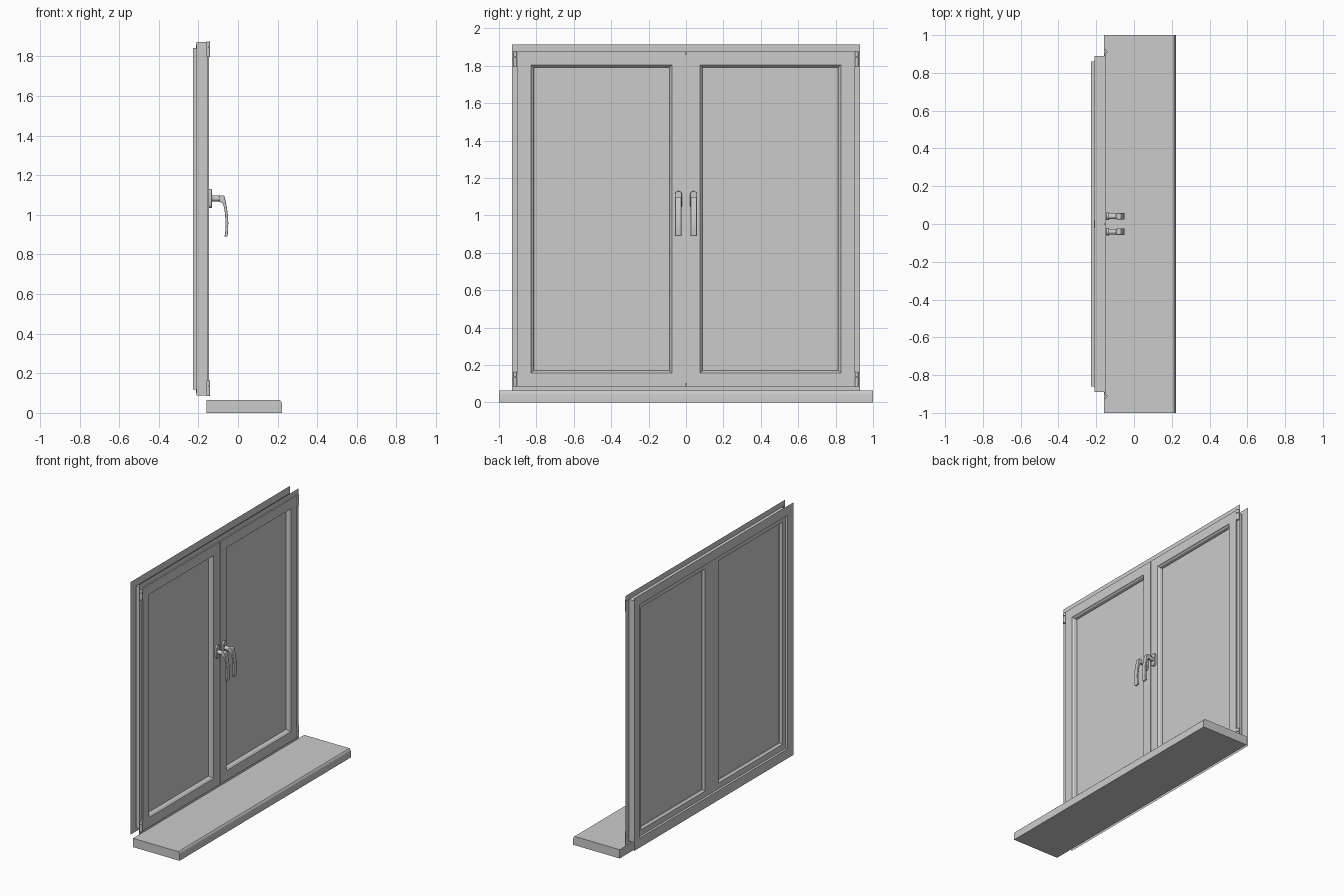
import bpy, bmesh, math

if "Cube" in bpy.data.objects:
    bpy.data.objects.remove(bpy.data.objects["Cube"])

def finish(name, bm, bevel=0, smooth=True):
    bmesh.ops.remove_doubles(bm, verts=bm.verts, dist=1e-6)
    bmesh.ops.recalc_face_normals(bm, faces=bm.faces)
    me = bpy.data.meshes.new(name)
    bm.to_mesh(me)
    bm.free()
    ob = bpy.data.objects.new(name, me)
    bpy.context.collection.objects.link(ob)
    if bevel:
        m = ob.modifiers.new("bevel", 'BEVEL')
        m.width, m.segments = bevel, 3
        m.limit_method, m.angle_limit = 'ANGLE', math.radians(50)
    if smooth:
        bpy.context.view_layer.objects.active = ob
        ob.select_set(True)
        bpy.ops.object.shade_smooth_by_angle(angle=math.radians(35))
        ob.select_set(False)
    return ob

def ring(name, profile, y0, y1, z0, z1, closed):
    """Sweep (x, inset) profile round a rectangle with mitred corners."""
    bm = bmesh.new()
    loops = []
    for x, i in profile:
        loops.append([bm.verts.new((x, y, z)) for y, z in
                      ((y0+i, z0+i), (y1-i, z0+i), (y1-i, z1-i), (y0+i, z1-i))])
    pairs = list(zip(loops, loops[1:]))
    if closed:
        pairs.append((loops[-1], loops[0]))
    for a, b in pairs:
        for k in range(4):
            n = (k+1) % 4
            bm.faces.new((a[k], a[n], b[n], b[k]))
    return finish(name, bm, smooth=False)

def prism(name, pts, a, b, axis='y', bevel=0):
    """Extrude a profile: (x, z) along y or (y, z) along x."""
    bm = bmesh.new()
    put = (lambda p, t: (p[0], t, p[1])) if axis == 'y' else (lambda p, t: (t, p[0], p[1]))
    A = [bm.verts.new(put(p, a)) for p in pts]
    B = [bm.verts.new(put(p, b)) for p in pts]
    bm.faces.new(A)
    bm.faces.new(B[::-1])
    for k in range(len(pts)):
        n = (k+1) % len(pts)
        bm.faces.new((A[k], A[n], B[n], B[k]))
    return finish(name, bm, bevel)

def box(name, x0, x1, y0, y1, z0, z1, bevel=0):
    return prism(name, [(x0, z0), (x1, z0), (x1, z1), (x0, z1)], y0, y1, bevel=bevel)

def cylinder(name, x, y, z0, z1, r):
    pts = 16
    bm = bmesh.new()
    bmesh.ops.create_cone(bm, cap_ends=True, segments=pts, radius1=r, radius2=r, depth=z1-z0)
    bmesh.ops.translate(bm, verts=bm.verts, vec=(x, y, (z0+z1)/2))
    return finish(name, bm)

# Window sill with rounded front edge
prism("sill", [(-0.158, 0), (0.222, 0), (0.222, 0.045), (0.219, 0.057),
               (0.211, 0.065), (-0.158, 0.065)], -1, 1)

# Outer frame, open on its wall side, with a stepped rebate
ring("outer_frame", [(-0.157, 0), (-0.157, 0.04), (-0.21, 0.04), (-0.21, 0.07),
                     (-0.227, 0.07), (-0.227, 0)], -0.93, 0.93, 0.047, 1.913, False)

# Strip where the two sashes meet
box("meeting_strip", -0.212, -0.155, -0.02, 0.02, 0.1, 1.86)

sash = [(-0.156, 0), (-0.147, 0), (-0.147, 0.072), (-0.153, 0.075), (-0.158, 0.081),
        (-0.175, 0.086), (-0.195, 0.086), (-0.21, 0.074), (-0.21, 0.016), (-0.156, 0.016)]

for side, s in (("left", -1), ("right", 1)):
    # Sash and its glass
    y0, y1 = sorted((s*0.003, s*0.9))
    ring(side + "_sash", sash, y0, y1, 0.085, 1.876, True)
    box(side + "_glass", -0.19, -0.178, y0+0.08, y1-0.08, 0.165, 1.796)

    # Hinges: knuckle and side leaf
    for level, z in (("lower", 0.085), ("upper", 1.797)):
        cylinder(f"{side}_{level}_hinge_pin", -0.15, s*0.913, z, z+0.05, 0.009)
        cylinder(f"{side}_{level}_hinge_cap", -0.15, s*0.913, z+0.053, z+0.078, 0.009)
        box(f"{side}_{level}_hinge_leaf", -0.158, -0.15, s*0.898, s*0.926, z, z+0.078)

    # Handle: rounded base plate, neck and curved lever
    c = s*0.041
    plate = []
    for k in range(9):
        a = math.pi*k/8
        plate.append((c+0.019*math.cos(a), 1.113+0.017*math.sin(a)))
    for k in range(9):
        a = math.pi + math.pi*k/8
        plate.append((c+0.019*math.cos(a), 1.052+0.017*math.sin(a)))
    prism(side + "_handle_plate", plate, -0.148, -0.132, 'x', 0.003)
    neck = [(c+0.015*math.cos(math.tau*k/16), 1.083+0.015*math.sin(math.tau*k/16))
            for k in range(16)]
    prism(side + "_handle_neck", neck, -0.134, -0.075, 'x')
    lever = [(-0.095, 1.099), (-0.07, 1.099), (-0.064, 1.075), (-0.057, 1.04),
             (-0.051, 1.0), (-0.049, 0.96), (-0.05, 0.92), (-0.053, 0.89),
             (-0.068, 0.89), (-0.064, 0.92), (-0.063, 0.96), (-0.065, 1.0),
             (-0.07, 1.035), (-0.078, 1.06), (-0.095, 1.067)]
    prism(side + "_handle_lever", lever, c-0.017, c+0.017, bevel=0.004)
